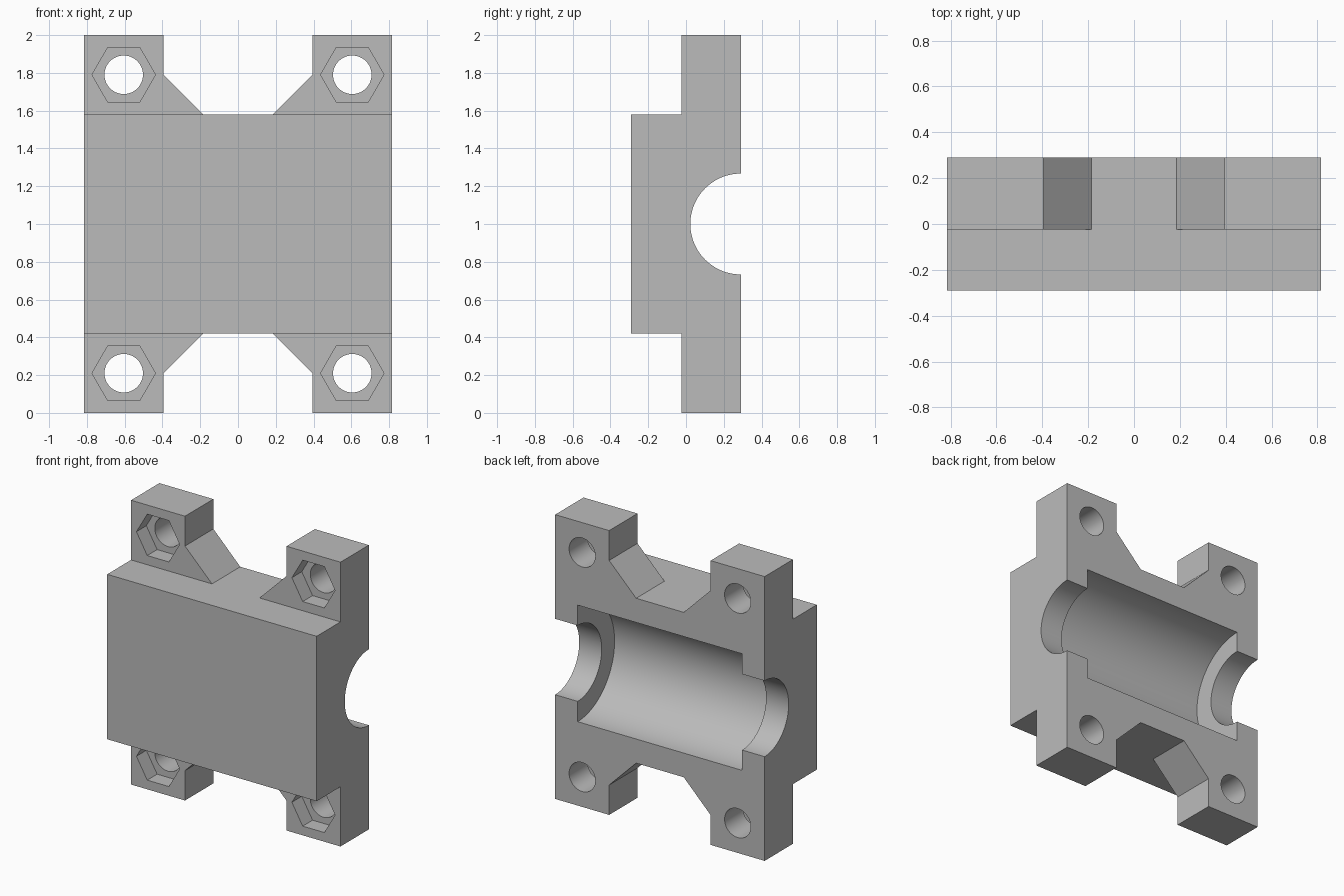
import bpy
import bmesh
from math import pi, radians
from mathutils import Matrix

cube = bpy.data.objects.get("Cube")
if cube:
    bpy.data.objects.remove(cube, do_unlink=True)

# Main dimensions
HALF_W, TOP = 0.815, 2.0
FRONT, STEP, BACK = -0.29, -0.025, 0.29
MID = TOP / 2
BLOCK_H = 0.58          # half height of the thick block
BOLT_X, BOLT_Z = 0.605, 0.79

grey = bpy.data.materials.new("plain_grey")
grey.use_nodes = True
colour = (0.5, 0.5, 0.5, 1)
grey.diffuse_color = colour
grey.node_tree.nodes["Principled BSDF"].inputs["Base Color"].default_value = colour


def finish(name, bm):
    bmesh.ops.recalc_face_normals(bm, faces=bm.faces[:])
    mesh = bpy.data.meshes.new(name)
    bm.to_mesh(mesh)
    bm.free()
    mesh.materials.append(grey)
    obj = bpy.data.objects.new(name, mesh)
    bpy.context.collection.objects.link(obj)
    return obj


def slab(name, outline, y0, y1):
    """Extrude an x-z outline from y0 to y1."""
    bm = bmesh.new()
    face = bm.faces.new([bm.verts.new((x, y0, z)) for x, z in outline])
    out = bmesh.ops.extrude_face_region(bm, geom=[face])
    moved = [v for v in out["geom"] if isinstance(v, bmesh.types.BMVert)]
    bmesh.ops.translate(bm, verts=moved, vec=(0, y1 - y0, 0))
    return finish(name, bm)


def rod(name, radius, length, sides, axis, centre):
    """Prism or cylinder lying along the x or y axis."""
    bm = bmesh.new()
    bmesh.ops.create_cone(bm, cap_ends=True, segments=sides, radius1=radius,
                          radius2=radius, depth=length)
    turn = Matrix.Rotation(pi / 2, 4, "Y" if axis == "x" else "X")
    bmesh.ops.transform(bm, matrix=Matrix.Translation(centre) @ turn, verts=bm.verts[:])
    return finish(name, bm)


def combine(body, tool, operation):
    mod = body.modifiers.new(tool.name, "BOOLEAN")
    mod.operation, mod.solver, mod.object = operation, "EXACT", tool
    bpy.context.view_layer.objects.active = body
    bpy.ops.object.modifier_apply(modifier=mod.name)
    bpy.data.objects.remove(tool, do_unlink=True)


# Mounting plate with four bolt tabs and sloped webs
quarter = [(HALF_W, MID), (0.395, MID), (0.395, BOLT_Z), (0.185, BLOCK_H)]
corner = [(HALF_W, MID)] + quarter[1:]
upper = corner + [(-x, z) for x, z in reversed(corner)]
lower = [(x, -z) for x, z in reversed(upper)]
outline = [(x, z + MID) for x, z in upper + lower]
body = slab("bearing_housing_half", outline, STEP, BACK)

# Thick central block
block = slab("front_block", [(-HALF_W, MID - BLOCK_H), (HALF_W, MID - BLOCK_H),
                             (HALF_W, MID + BLOCK_H), (-HALF_W, MID + BLOCK_H)],
             FRONT, BACK)
combine(body, block, "UNION")

# Wide inner bore and narrower shaft opening through both ends
combine(body, rod("inner_bore", 0.41, 1.28, 96, "x", (0, BACK, MID)), "DIFFERENCE")
combine(body, rod("shaft_opening", 0.267, 2.0, 96, "x", (0, BACK, MID)), "DIFFERENCE")

# Bolt holes with hexagonal nut pockets on the front
POCKET = 0.11
for sx in (-1, 1):
    for sz in (-1, 1):
        x, z = sx * BOLT_X, MID + sz * BOLT_Z
        combine(body, rod("bolt_hole", 0.102, 1.0, 48, "y", (x, 0.13, z)), "DIFFERENCE")
        nut = rod("nut_pocket", 0.168, 2 * POCKET, 6, "y", (x, STEP, z))
        # Points of the hexagon lie along x
        if max(v.co.x for v in nut.data.vertices) - x < 0.16:
            spin = Matrix.Translation((x, 0, z)) @ Matrix.Rotation(pi / 6, 4, "Y")
            nut.data.transform(spin @ Matrix.Translation((-x, 0, -z)))
        combine(body, nut, "DIFFERENCE")

# Smooth bores, crisp edges
bpy.ops.object.select_all(action="DESELECT")
body.select_set(True)
bpy.context.view_layer.objects.active = body
bpy.ops.object.shade_smooth_by_angle(angle=radians(30))
